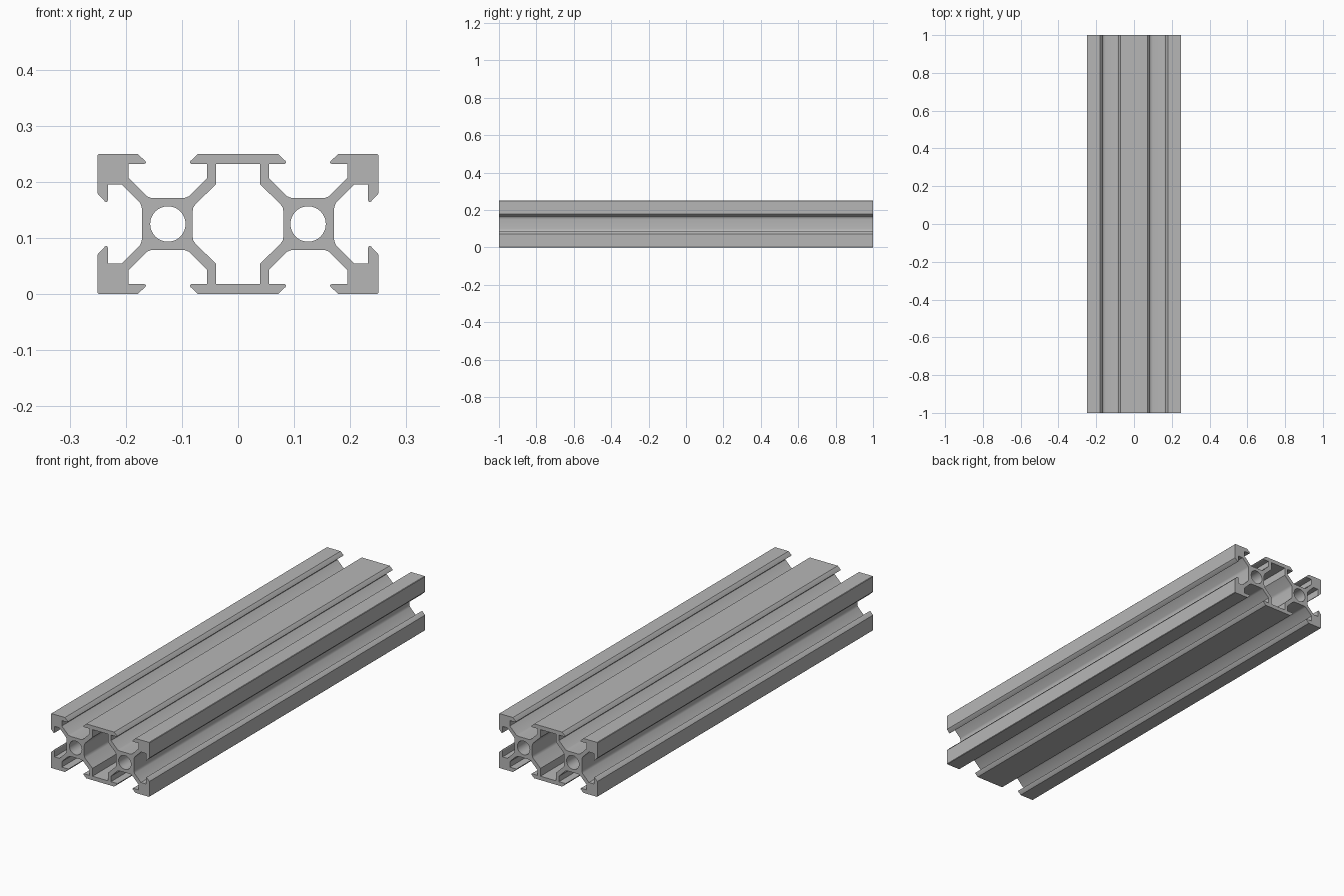
import bpy, bmesh, math
from mathutils import Vector, Matrix

cube = bpy.data.objects.get("Cube")
if cube:
    bpy.data.objects.remove(cube, do_unlink=True)

HALF_W, HALF_H, HUB_X = 0.25, 0.125, 0.125
BORE_R, CHAMFER = 0.0315, 0.002

# Half of a T-slot: (outward, sideways) from the hub centre, from hub to lip
SLOT = [(0.046, 0.024), (0.0468, 0.031), (0.0495, 0.0375), (0.082, 0.070),
        (0.107, 0.070), (0.107, 0.042), (0.109, 0.039), (0.112, 0.040),
        (0.125, 0.054)]

# One quarter of the central cavity
CAVITY = [(0.081, 0.022), (0.0798, 0.029), (0.076, 0.035),
          (0.039, 0.071), (0.039, 0.107)]


def slot(cx, angle):
    """Whole slot, both lips, counter-clockwise along the outline."""
    half = [Vector(p) for p in SLOT]
    lower = [Vector((p.x, -p.y)) for p in reversed(half)]
    turn = Matrix.Rotation(math.radians(angle), 2)
    return [turn @ p + Vector((cx, 0)) for p in lower + half]


def corner(sx, sy):
    """Outer corner with a tiny chamfer."""
    a = Vector((sx * HALF_W, sy * (HALF_H - CHAMFER)))
    b = Vector((sx * (HALF_W - CHAMFER), sy * HALF_H))
    return [a, b] if sx * sy > 0 else [b, a]


def circle(cx, radius, count=48):
    return [Vector((cx + radius * math.cos(math.tau * i / count),
                    radius * math.sin(math.tau * i / count))) for i in range(count)]


def mirrored_quarter(points):
    right = points
    left = [(-x, y) for x, y in reversed(points)]
    top = right + left
    return [Vector(p) for p in top + [(x, -y) for x, y in reversed(top)]]


# Cross-section loops: outline, cavity and two screw bores
outline = (slot(HUB_X, 0) + corner(1, 1) + slot(HUB_X, 90) + slot(-HUB_X, 90)
           + corner(-1, 1) + slot(-HUB_X, 180) + corner(-1, -1)
           + slot(-HUB_X, 270) + slot(HUB_X, 270) + corner(1, -1))
loops = [outline, mirrored_quarter(CAVITY),
         circle(HUB_X, BORE_R), circle(-HUB_X, BORE_R)]

# Filled profile extruded along the rail
curve = bpy.data.curves.new("slotted_rail", "CURVE")
curve.dimensions = "2D"
curve.fill_mode = "BOTH"
curve.extrude = 1.0
for loop in loops:
    spline = curve.splines.new("POLY")
    spline.points.add(len(loop) - 1)
    for point, co in zip(spline.points, loop):
        point.co = (co.x, co.y, 0, 1)
    spline.use_cyclic_u = True

rail = bpy.data.objects.new("slotted_rail", curve)
bpy.context.collection.objects.link(rail)
bpy.ops.object.select_all(action="DESELECT")
rail.select_set(True)
bpy.context.view_layer.objects.active = rail
bpy.ops.object.convert(target="MESH")
rail = bpy.context.object

# Stand the section upright, weld the caps to the walls
rail.data.transform(Matrix.Translation((0, 0, HALF_H)) @ Matrix.Rotation(math.pi / 2, 4, "X"))
bm = bmesh.new()
bm.from_mesh(rail.data)
bmesh.ops.remove_doubles(bm, verts=bm.verts, dist=0.0001)
bmesh.ops.recalc_face_normals(bm, faces=bm.faces)
bm.to_mesh(rail.data)
bm.free()

# Plain aluminium grey
grey = bpy.data.materials.new("aluminium_grey")
grey.use_nodes = True
colour = (0.47, 0.47, 0.47, 1)
grey.diffuse_color = colour
grey.node_tree.nodes["Principled BSDF"].inputs["Base Color"].default_value = colour
rail.data.materials.clear()
rail.data.materials.append(grey)

bpy.ops.object.shade_smooth_by_angle(angle=math.radians(30))
